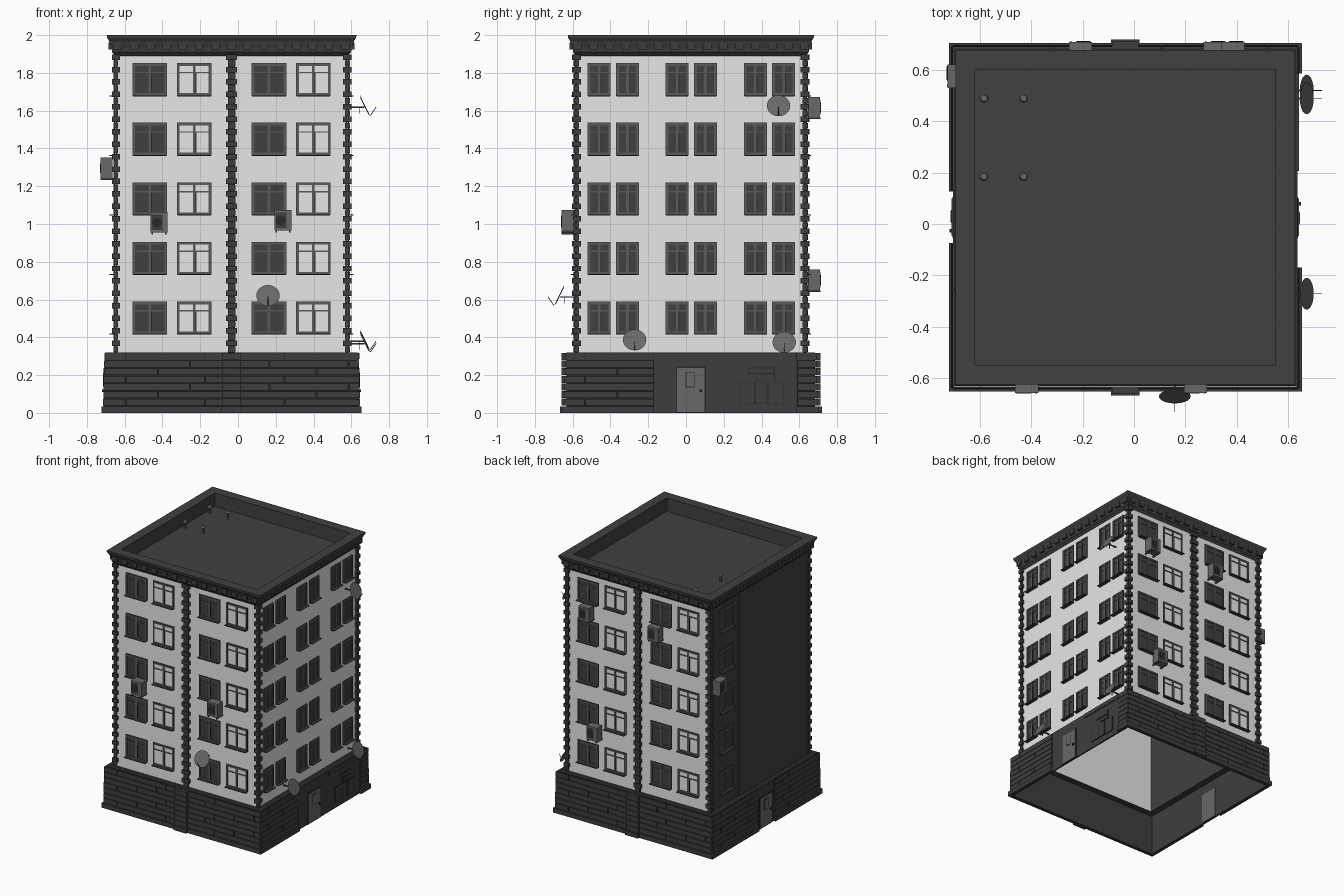
import bpy, bmesh, math
from mathutils import Matrix, Vector

cube = bpy.data.objects.get("Cube")
if cube:
    bpy.data.objects.remove(cube)

HX, HY = 0.615, 0.606
CENTRE = Matrix.Translation((-0.034, 0.026, 0))
FRONT, RIGHT, BACK, LEFT = range(4)


def material(name, v):
    m = bpy.data.materials.new(name)
    m.use_nodes = True
    m.diffuse_color = (v, v, v, 1)
    m.node_tree.nodes["Principled BSDF"].inputs["Base Color"].default_value = (v, v, v, 1)
    return m


PLASTER = material("light plaster", 0.8)
STONE = material("dark stone", 0.048)
JOINT = material("joint shadow", 0.022)
ROOF = material("roof grey", 0.052)
GLASS = material("dark glass", 0.05)
FRAME = material("window frame grey", 0.1)
METAL = material("metal grey", 0.14)


def half(side):
    return HX if side in (RIGHT, LEFT) else HY


def facade(side):
    """Local frame on a facade: x along the wall, -y outward, z up."""
    turn = Matrix.Rotation(side * math.pi / 2, 4, 'Z')
    return CENTRE @ turn @ Matrix.Translation((0, -half(side), 0))


class Part:
    def __init__(self, name, *mats):
        self.name, self.mats, self.bm = name, mats, bmesh.new()

    def box(self, side, u0, u1, z0, z1, out0, out1):
        mid = Vector(((u0 + u1) / 2, -(out0 + out1) / 2, (z0 + z1) / 2))
        size = Matrix.Diagonal((u1 - u0, out1 - out0, z1 - z0, 1))
        bmesh.ops.create_cube(self.bm, size=1, matrix=facade(side) @ Matrix.Translation(mid) @ size)

    def cone(self, frame, r1, r2, depth, n=16):
        bmesh.ops.create_cone(self.bm, cap_ends=True, segments=n, radius1=r1,
                              radius2=r2, depth=depth, matrix=frame)

    def loft(self, profile, fill=False):
        rings = []
        for out, z in profile:
            x, y = HX + out, HY + out
            rings.append([self.bm.verts.new(CENTRE @ Vector((sx * x, sy * y, z)))
                          for sx, sy in ((-1, -1), (1, -1), (1, 1), (-1, 1))])
        for a, b in zip(rings, rings[1:]):
            for i in range(4):
                j = (i + 1) % 4
                self.bm.faces.new((a[i], a[j], b[j], b[i]))
        if fill:
            self.bm.faces.new(rings[-1])

    def finish(self):
        mesh = bpy.data.meshes.new(self.name)
        self.bm.to_mesh(mesh)
        self.bm.free()
        for m in self.mats:
            mesh.materials.append(m)
        ob = bpy.data.objects.new(self.name, mesh)
        bpy.context.collection.objects.link(ob)


# Hollow walls: light plaster, with the blank left side dark
walls = Part("walls", PLASTER, ROOF)
walls.loft([(0, 0.32), (0, 1.91)])
for f in walls.bm.faces:
    f.normal_update()
    f.material_index = 1 if f.normal.x < -0.5 else 0
walls.finish()
blank = Part("blank_side_wall", ROOF)
blank.box(LEFT, -0.26, 0.595, 0.32, 1.91, 0.001, 0.008)
blank.finish()

# Roof: flared cornice, parapet and sunken deck
roof = Part("cornice_and_roof", ROOF)
roof.loft([(0, 1.89), (0.018, 1.91), (0.02, 1.93), (0.034, 1.97), (0.044, 1.985),
           (0.046, 2), (-0.03, 2), (-0.03, 1.895)], fill=True)
roof.finish()
brackets = Part("cornice_brackets", STONE)
for side in range(4):
    for i in range(15):
        u = (i - 7) * 0.086
        brackets.box(side, u - 0.022, u + 0.022, 1.925, 1.962, 0.01, 0.036)
brackets.finish()

vents = Part("roof_vents", METAL)
for x in (-0.585, -0.43):
    for y in (0.185, 0.49):
        vents.cone(Matrix.Translation((x, y, 1.918)), 0.008, 0.008, 0.05, 8)
        vents.cone(Matrix.Translation((x, y, 1.948)), 0.018, 0.012, 0.015, 10)
vents.finish()

# Base: lined core with rows of staggered stone blocks
core = Part("base_core", JOINT)
core.loft([(0.052, 0), (0.052, 0.32), (0, 0.32)])
core.finish()
lining = Part("base_lining", STONE)
lining.loft([(0.052, 0), (0.045, 0), (0.045, 0.315), (0, 0.315)])
lining.finish()
blocks = Part("base_blocks", STONE)
plinth = Part("plinth", STONE)
spans = {FRONT: [(-1, 1)], BACK: [(-1, 1)],
         RIGHT: [(-1, -0.195), (0.56, 1)], LEFT: [(-1, -0.1), (0.1, 1)]}
for side, ranges in spans.items():
    end = HX + HY - half(side) + 0.062
    for lo, hi in ranges:
        lo, hi = max(lo, -end), min(hi, end)
        plinth.box(side, lo - 0.01 * (lo == -end), hi + 0.01 * (hi == end), 0, 0.035, 0.053, 0.073)
        for row in range(7):
            z = 0.038 + row * 0.0405
            cuts = [u for u in (-0.56 + 0.17 * (row % 3) + 0.42 * k for k in range(4))
                    if lo + 0.05 < u < hi - 0.05]
            edges = [lo] + cuts + [hi]
            for a, b in zip(edges, edges[1:]):
                blocks.box(side, a + 0.003, b - 0.003, z, z + 0.036, 0.053, 0.065 - 0.001 * row)
# Base pilasters built from the same courses
for side in (FRONT, BACK):
    plinth.box(side, -0.056, 0.056, 0, 0.035, 0.053, 0.088)
    for row in range(7):
        z = 0.038 + row * 0.0405
        blocks.box(side, -0.051, 0.051, z, z + 0.037, 0.053, 0.08)
# Smooth stone around the entrances
blocks.box(RIGHT, -0.195, 0.56, 0, 0.32, 0.053, 0.056)
blocks.box(RIGHT, 0.18, 0.56, 0.285, 0.318, 0.053, 0.062)
blocks.box(LEFT, -0.1, 0.1, 0, 0.32, 0.053, 0.056)
blocks.finish()
plinth.finish()

# Entrance doors and the service panels beside one of them
trim = Part("entrance_trim", JOINT)
door = Part("entrance_doors", METAL)
for side in (RIGHT, LEFT):
    trim.box(side, -0.08, 0.08, 0, 0.245, 0.05, 0.059)
    door.box(side, -0.073, 0.073, 0.005, 0.238, 0.04, 0.062)
    trim.box(side, -0.028, 0.022, 0.135, 0.215, 0.055, 0.064)
    door.box(side, -0.024, 0.018, 0.139, 0.211, 0.055, 0.066)
    trim.box(side, 0.046, 0.06, 0.11, 0.125, 0.055, 0.07)
panel = Part("service_panels", STONE)
for a, b, c, d in ((0.26, 0.335, 0.05, 0.16), (0.345, 0.4, 0.05, 0.16), (0.41, 0.49, 0.05, 0.16),
                   (0.31, 0.44, 0.21, 0.235), (0.35, 0.44, 0.175, 0.2)):
    trim.box(RIGHT, a - 0.004, b + 0.004, c - 0.004, d + 0.004, 0.053, 0.059)
    panel.box(RIGHT, a, b, c, d, 0.053, 0.061)
for p in (trim, door, panel):
    p.finish()

# Corner quoins and centre pilasters with alternating blocks
quoins = Part("quoins", STONE)
quoin_core = Part("quoin_joints", JOINT)
COUNT = 48
step = 1.58 / COUNT
for side in range(4):
    w = HX + HY - half(side)
    for s in (-1, 1):
        quoin_core.box(side, *sorted((s * w, s * (w - 0.012))), 0.32, 1.9, 0.001, 0.007)
    if side in (FRONT, BACK):
        quoin_core.box(side, -0.018, 0.018, 0.32, 1.9, 0.001, 0.009)
    for i in range(COUNT):
        z0, z1 = 0.322 + i * step, 0.318 + (i + 1) * step
        wide = i % 2
        out = 0.019 if wide else 0.011
        for s in (-1, 1):
            quoins.box(side, *sorted((s * (w + out), s * (w - 0.014 - 0.011 * wide))), z0, z1, 0.001, out)
        if side in (FRONT, BACK):
            r = 0.02 + 0.01 * wide
            quoins.box(side, -r, r, z0, z1, 0.001, out + 0.004)
quoins.finish()
quoin_core.finish()

# Windows on five floors
glass = Part("dark_window_panes", GLASS)
pale = Part("light_window_panes", PLASTER)
frames = Part("window_frames", FRAME)
rims = Part("window_outlines", JOINT)
sills = Part("window_sills", STONE)


def window(side, u, z, w, pane):
    h, t, m = 0.084, 0.012, 0.007
    a, b = u - w / 2, u + w / 2
    rims.box(side, a - 0.003, b + 0.003, z - h - 0.003, z + h + 0.003, 0.001, 0.003)
    pane.box(side, a, b, z - h, z + h, 0.001, 0.005)
    for p, q, r, s in ((a, a + t, -h, h), (b - t, b, -h, h), (a, b, -h, t - h), (a, b, h - t, h),
                       (u - m, u + m, -h, h), (a, b, 0.034, 0.041)):
        frames.box(side, p, q, z + r, z + s, 0.001, 0.01)
    # Shadow gap of the opening sash
    rims.box(side, u + m, u + m + 0.005, z - h + t, z + 0.034, 0.001, 0.009)
    sills.box(side, a, b, z - h - 0.005, z - h, 0.001, 0.03)


for floor in range(5):
    z = 0.503 + floor * 0.3155
    for side in (FRONT, BACK):
        for u, pane in ((-0.433, glass), (-0.198, pale), (0.198, glass), (0.433, pale)):
            window(side, u, z, 0.178, pane)
    for middle in (-0.411, 0.002, 0.416):
        for s in (-1, 1):
            window(RIGHT, middle + s * 0.075, z, 0.116, glass)
    window(LEFT, -0.41, z, 0.16, glass)
for p in (glass, pale, frames, rims, sills):
    p.finish()

# Air conditioning units
units = Part("air_conditioners", METAL)
grills = Part("air_conditioner_grills", STONE)
fans = Part("air_conditioner_fans", JOINT)
for side, u, z in ((FRONT, -0.384, 1.007), (FRONT, 0.273, 1.018), (BACK, -0.42, 1.617),
                   (BACK, 0.175, 1.617), (BACK, -0.35, 0.703), (LEFT, -0.55, 1.295)):
    units.box(side, u - 0.045, u + 0.045, z - 0.052, z + 0.056, 0.015, 0.078)
    for s in (-1, 1):
        grills.box(side, u + s * 0.036 - 0.004, u + s * 0.036 + 0.004, z - 0.062, z - 0.052, 0.001, 0.08)
    grills.box(side, u - 0.041, u + 0.017, z - 0.038, z + 0.042, 0.077, 0.08)
    fans.cone(facade(side) @ Matrix.Translation((u - 0.012, -0.08, z))
              @ Matrix.Rotation(math.pi / 2, 4, 'X'), 0.026, 0.026, 0.003)
units.finish()
grills.finish()
fans.finish()

# Satellite dishes on wall arms, tilted upward
dishes = Part("satellite_dishes", METAL)
arms = Part("dish_arms", STONE)
for side, u, z in ((FRONT, 0.193, 0.62), (RIGHT, 0.464, 1.625), (RIGHT, -0.298, 0.385), (RIGHT, 0.494, 0.373)):
    aim = (facade(side) @ Matrix.Translation((u, -0.09, z))
           @ Matrix.Rotation(math.radians(64), 4, 'X'))
    dishes.cone(aim, 0.045, 0.062, 0.005, 20)
    arms.box(side, u - 0.004, u + 0.004, z - 0.01, z - 0.003, 0.001, 0.088)
    arms.box(side, u - 0.003, u + 0.003, z - 0.04, z - 0.003, 0.062, 0.066)
    feed = aim @ Matrix.Translation((0, -0.045, 0.028)) @ Matrix.Rotation(math.radians(-30), 4, 'X')
    arms.cone(feed, 0.002, 0.002, 0.055, 6)
dishes.finish()
arms.finish()
